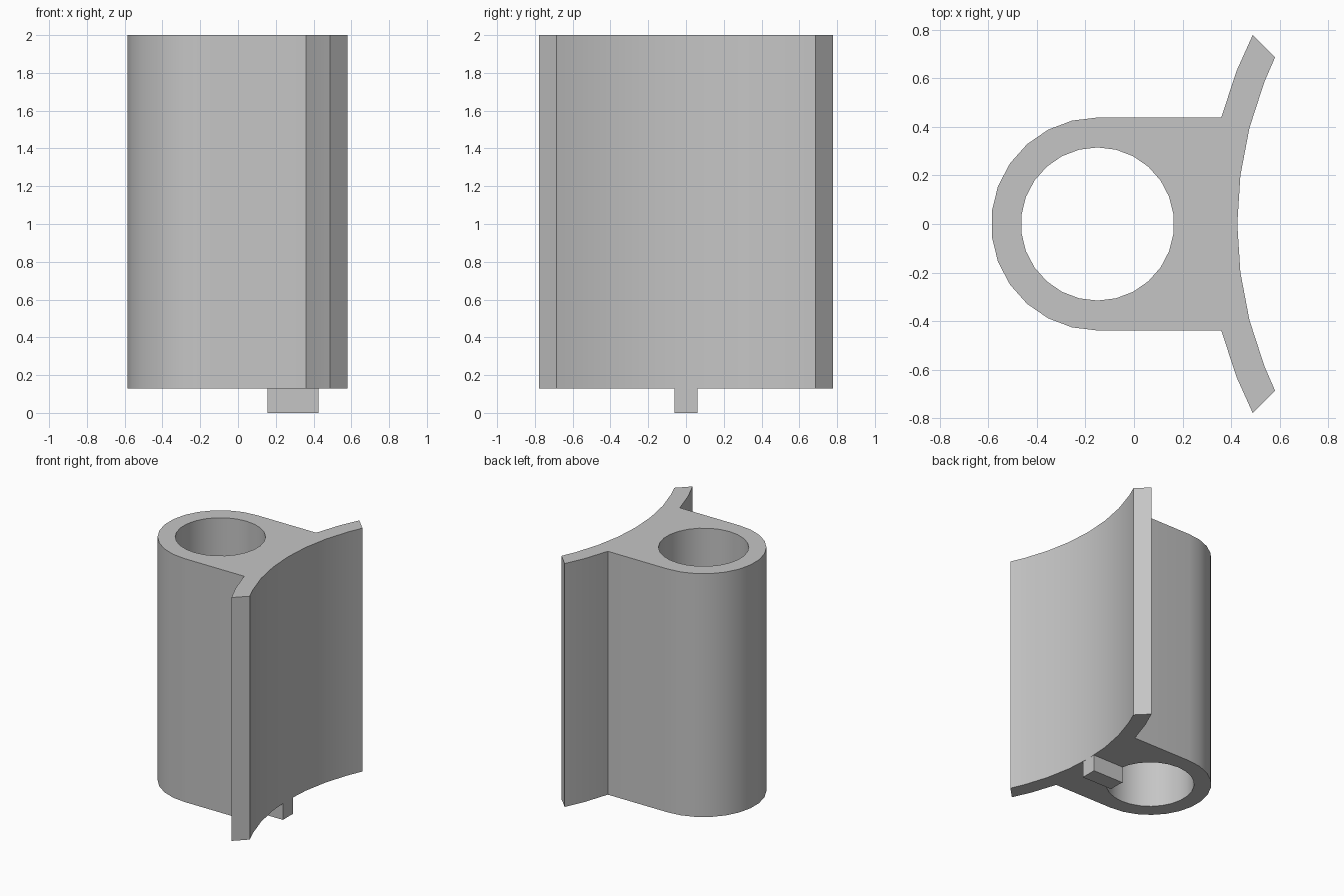
import bpy, bmesh
from math import sin, cos, pi, radians, sqrt

old = bpy.data.objects.get("Cube")
if old:
    bpy.data.objects.remove(old, do_unlink=True)

grey = bpy.data.materials.new("plain grey")
grey.use_nodes = True
colour = (0.56, 0.56, 0.56, 1)
grey.diffuse_color = colour
grey.node_tree.nodes["Principled BSDF"].inputs["Base Color"].default_value = colour

BORE_X, BORE_R, WALL_R = -0.15, 0.315, 0.438
ARC_X, INNER_R, OUTER_R = 2.016, 1.591, 1.714
TOP, BASE, TAB_Y = 2.0, 0.128, 0.062
STEP = pi / 13


def saddle(radius, y):
    """Point on the saddle arc of the given radius at depth y."""
    return (ARC_X - sqrt(radius ** 2 - y ** 2), y)


def mirrored(half):
    """Close a profile whose +y half runs from front centre to back centre."""
    return half + [(x, -y) for x, y in reversed(half) if abs(y) > 1e-6]


def prism(name, loops, z0, z1):
    """Extrude closed outlines, the first outer and the others holes."""
    bm = bmesh.new()
    edges = []
    for loop in loops:
        verts = [bm.verts.new((x, y, z0)) for x, y in loop]
        edges += [bm.edges.new((a, b)) for a, b in zip(verts, verts[1:] + verts[:1])]
    bmesh.ops.triangle_fill(bm, edges=edges, use_beauty=True)
    result = bmesh.ops.extrude_face_region(bm, geom=bm.faces[:], use_keep_orig=True)
    moved = [g for g in result["geom"] if isinstance(g, bmesh.types.BMVert)]
    bmesh.ops.translate(bm, verts=moved, vec=(0, 0, z1 - z0))
    bmesh.ops.recalc_face_normals(bm, faces=bm.faces[:])
    mesh = bpy.data.meshes.new(name)
    bm.to_mesh(mesh)
    bm.free()
    mesh.materials.append(grey)
    obj = bpy.data.objects.new(name, mesh)
    bpy.context.collection.objects.link(obj)
    bpy.ops.object.select_all(action="DESELECT")
    bpy.context.view_layer.objects.active = obj
    obj.select_set(True)
    bpy.ops.object.shade_smooth_by_angle(angle=radians(30))
    return obj


# Sleeve with a flared saddle: concave face, slanted wing tip, wing back, round wall
angles = [radians(7.2 * i) for i in range(4)]
half = [(ARC_X - INNER_R * cos(a), INNER_R * sin(a)) for a in angles]
half += [saddle(INNER_R, 0.685), saddle(OUTER_R, 0.777)]
half += [(ARC_X - OUTER_R * cos(angles[3]), OUTER_R * sin(angles[3]))]
half += [saddle(OUTER_R, WALL_R)]
half += [(BORE_X - WALL_R * sin(i * STEP), WALL_R * cos(i * STEP)) for i in range(7)]
bore = [(BORE_X + BORE_R * sin(i * STEP), BORE_R * cos(i * STEP)) for i in range(26)]
prism("saddle_sleeve", [mirrored(half), bore], BASE, TOP)

# Locating tab between the bore and the concave face
bore_edge = (BORE_X + BORE_R * cos(STEP / 2), BORE_R * sin(STEP / 2))
tab = [saddle(INNER_R, 0), saddle(INNER_R, TAB_Y), (0.157, TAB_Y), bore_edge]
prism("locating_tab", [mirrored(tab)], 0, BASE)
